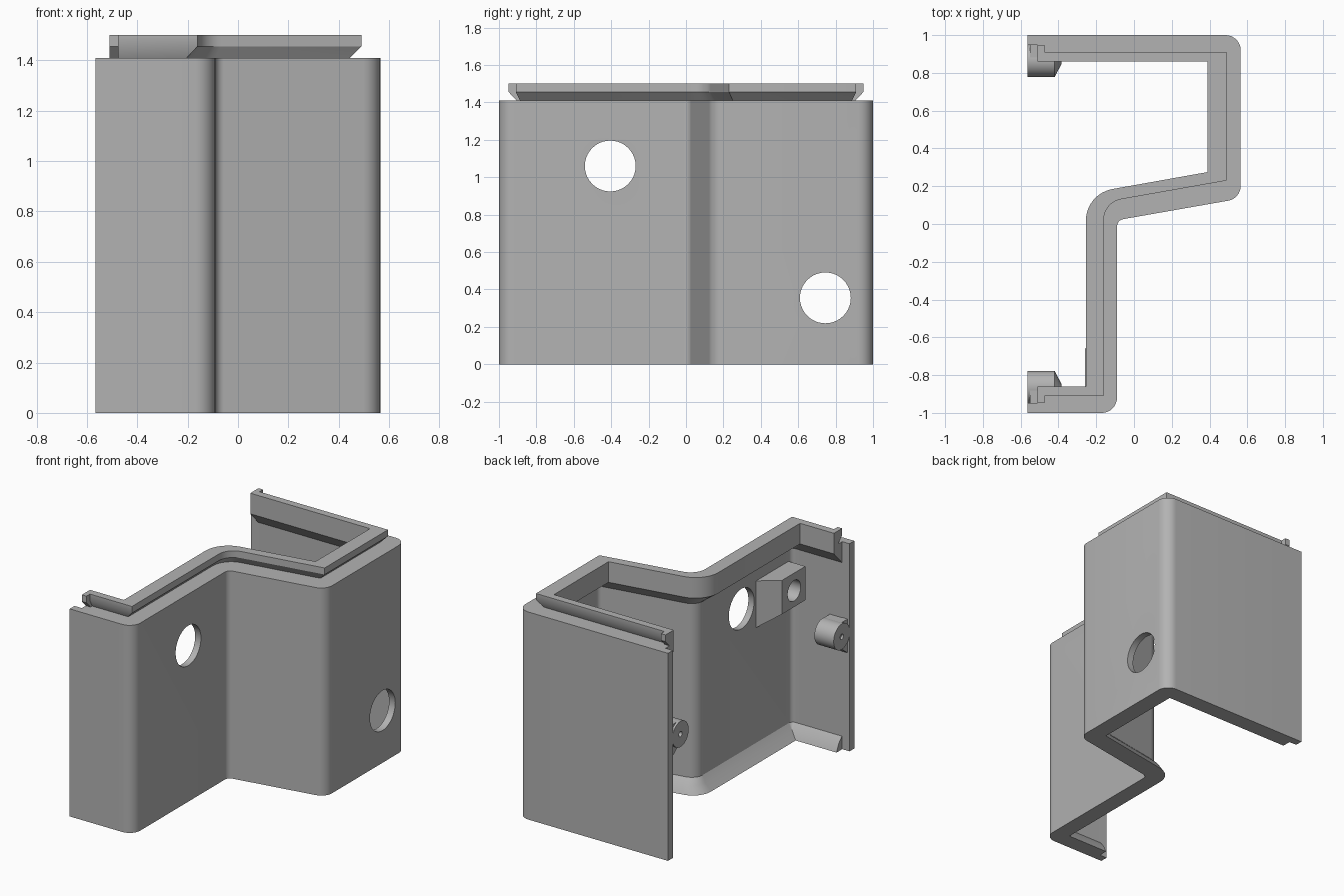
import bpy, bmesh, math
from mathutils import Vector

if "Cube" in bpy.data.objects:
    bpy.data.objects.remove(bpy.data.objects["Cube"])

grey = bpy.data.materials.new("light_grey")
grey.diffuse_color = (0.45, 0.45, 0.45, 1)
grey.use_nodes = True
grey.node_tree.nodes["Principled BSDF"].inputs["Base Color"].default_value = grey.diffuse_color
END, RAIL, SEG = -0.565, -0.51, 8


def finish(name, bm):
    bmesh.ops.remove_doubles(bm, verts=bm.verts, dist=1e-5)
    bmesh.ops.recalc_face_normals(bm, faces=bm.faces)
    me = bpy.data.meshes.new(name)
    bm.to_mesh(me)
    bm.free()
    me.materials.append(grey)
    ob = bpy.data.objects.new(name, me)
    bpy.context.collection.objects.link(ob)
    return ob


def smooth(ob):
    bpy.ops.object.select_all(action='DESELECT')
    ob.select_set(True)
    bpy.context.view_layer.objects.active = ob
    bpy.ops.object.shade_smooth_by_angle(angle=math.radians(30))


def loft(name, rings):
    """Join matching rings of points into a closed solid."""
    bm = bmesh.new()
    vs = [[bm.verts.new(p) for p in r] for r in rings]
    n = len(rings[0])
    for a, b in zip(vs, vs[1:]):
        for i in range(n):
            bm.faces.new((a[i], a[(i + 1) % n], b[(i + 1) % n], b[i]))
    bm.faces.new(vs[0])
    bm.faces.new(vs[-1])
    return finish(name, bm)


def rounded(points, radii):
    """Path with each inner corner replaced by an arc."""
    pts = [Vector(p) for p in points]
    out = [pts[0]]
    for i, r in enumerate(radii, 1):
        p = pts[i]
        a, b = (pts[i - 1] - p).normalized(), (pts[i + 1] - p).normalized()
        half = a.angle(b) / 2
        c = p + (a + b).normalized() * r / math.sin(half)
        s = p + a * r / math.tan(half) - c
        e = p + b * r / math.tan(half) - c
        sweep = math.pi - 2 * half
        for k in range(SEG + 1):
            t = k / SEG
            out.append(c + (s * math.sin((1 - t) * sweep) + e * math.sin(t * sweep)) / math.sin(sweep))
    return out + [pts[-1]]


def cylinder(name, p, q, r, q_r=None, seg=40):
    p, q = Vector(p), Vector(q)
    rings = []
    for c, rad in ((p, r), (q, r if q_r is None else q_r)):
        rings.append([c + Vector((0, rad * math.cos(2 * math.pi * k / seg),
                                  rad * math.sin(2 * math.pi * k / seg))) for k in range(seg)])
    return loft(name, rings)


def cut(ob, cutter):
    m = ob.modifiers.new("cut", 'BOOLEAN')
    m.operation, m.object, m.solver = 'DIFFERENCE', cutter, 'EXACT'
    bpy.context.view_layer.objects.active = ob
    bpy.ops.object.modifier_apply(modifier=m.name)
    bpy.data.objects.remove(cutter)


# Plan paths: outer wall face, outer lip edge, inner lip edge
outer = rounded([(RAIL, 1), (.565, 1), (.565, .135), (-.09, .02), (-.09, -1), (RAIL, -1)],
                [.08, .08, .04, .08])
lip = rounded([(RAIL, .91), (.49, .91), (.49, .23), (-.16, .115), (-.16, -.91), (RAIL, -.91)],
              [.002, .002, .11, .002])
inner = rounded([(RAIL, .86), (.39, .86), (.39, .275), (-.255, .16), (-.255, -.86), (RAIL, -.86)],
                [.002, .002, .17, .002])

# Shell section: (distance across the plan paths, height)
section = [(0, 0), (0, 1.41), (1.45, 1.41), (1, 1.455), (1, 1.5), (2, 1.5),
           (2, 1.36), (.62, 1.27), (.62, .09), (1, .05), (1.45, 0)]


def across(i, u):
    a, b, c = outer[i], lip[i], inner[i]
    return a.lerp(b, u) if u <= 1 else b.lerp(c, u - 1)


shell = loft("shell_wall", [[(*across(i, u), z) for u, z in section] for i in range(len(outer))])

# Round through-holes in the side walls
for x, y, z in ((.52, .745, .355), (-.12, -.405, 1.06)):
    cut(shell, cylinder("hole_cutter", (x - .15, y, z), (x + .15, y, z), .136))
smooth(shell)

# Parts mirrored on both end walls
for s, side in ((1, "back"), (-1, "front")):
    def prism(name, yz, x0, x1):
        return loft(name, [[(x, s * y, z) for y, z in yz] for x in (x0, x1)])
    # Thin end edge and snap hook
    prism(side + "_end_edge", [(.948, 0), (1, 0), (1, 1.41), (.948, 1.41)], END, RAIL)
    prism(side + "_hook", [(.88, 1.41), (.905, 1.41), (.948, 1.455), (.948, 1.5), (.88, 1.5)],
          RAIL, -.475)
    # Screw boss with tapered root
    y, z = s * .865, .81
    boss = cylinder(side + "_screw_boss", (END, y, z), (-.42, y, z), .087)
    cut(boss, cylinder("pilot_cutter", (END - .1, y, z), (-.45, y, z), .018, seg=20))
    smooth(boss)
    smooth(cylinder(side + "_boss_root", (-.42, y, z), (-.385, s * .895, z), .087, .05))
    prism(side + "_boss_web", [(.87, z - .085), (.955, z - .15), (.955, z + .085), (.87, z + .085)],
          -.55, -.42)

# Square mount with a round socket on the inner wall
mount = loft("socket_mount", [
    [(-.13, -.91, .87), (-.13, -.56, .87), (-.13, -.56, 1.19), (-.13, -.91, 1.19)],
    [(-.26, -.91, .96), (-.26, -.66, .96), (-.26, -.66, 1.19), (-.26, -.91, 1.19)]])
cut(mount, cylinder("socket_cutter", (-.4, -.79, 1.07), (-.17, -.79, 1.07), .07))
smooth(mount)
